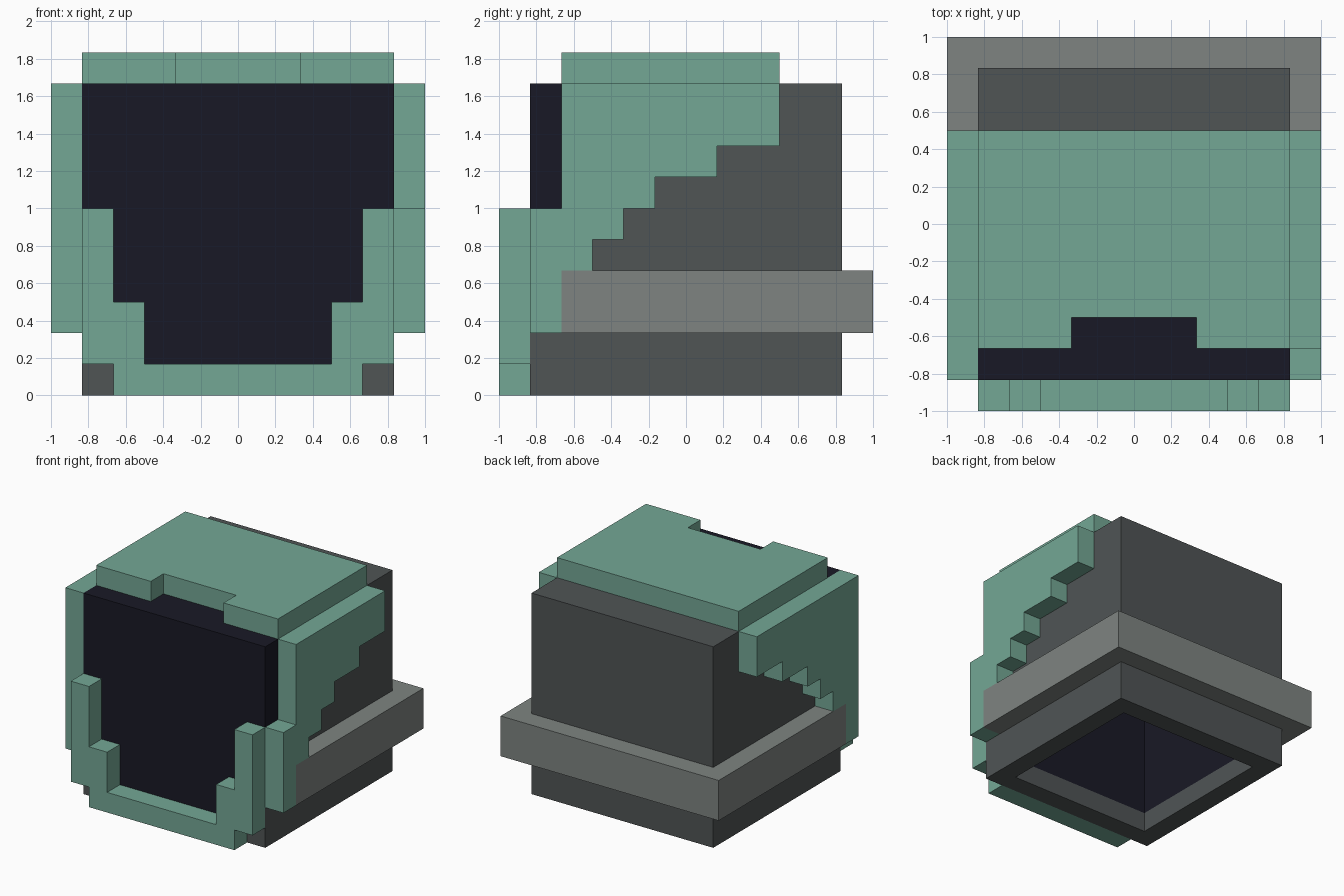
import bpy
import bmesh
from mathutils import Vector

U = 1 / 6  # size of one block

old = bpy.data.objects.get("Cube")
if old:
    bpy.data.objects.remove(old, do_unlink=True)


def material(name, rgb):
    m = bpy.data.materials.new(name)
    m.use_nodes = True
    m.diffuse_color = (*rgb, 1)
    m.node_tree.nodes["Principled BSDF"].inputs["Base Color"].default_value = (*rgb, 1)
    return m


green = material("sage green", (0.174, 0.387, 0.301))
light_grey = material("light grey", (0.209, 0.231, 0.22))
dark_grey = material("dark grey", (0.08, 0.089, 0.091))
navy = material("near black navy", (0.0097, 0.0097, 0.019))


def finish(name, bm, *mats):
    """Scale block units to scene units and make an object."""
    bmesh.ops.scale(bm, vec=(U, U, U), verts=bm.verts)
    mesh = bpy.data.meshes.new(name)
    bm.to_mesh(mesh)
    bm.free()
    for m in mats:
        mesh.materials.append(m)
    obj = bpy.data.objects.new(name, mesh)
    bpy.context.collection.objects.link(obj)


def prism(name, profile, normal_axis, start, end, mat):
    """Extrude a flat profile along one axis, from start to end."""
    bm = bmesh.new()
    verts = []
    for p in profile:
        co = list(p)
        co.insert(normal_axis, start)
        verts.append(bm.verts.new(co))
    face = bm.faces.new(verts)
    new = bmesh.ops.extrude_face_region(bm, geom=[face])["geom"]
    shift = Vector((0, 0, 0))
    shift[normal_axis] = end - start
    bmesh.ops.translate(bm, vec=shift, verts=[g for g in new if isinstance(g, bmesh.types.BMVert)])
    bmesh.ops.recalc_face_normals(bm, faces=bm.faces)
    finish(name, bm, mat)


def mirrored(half):
    """Complete a one-sided outline with its mirror image."""
    return half + [(-a, b) for a, b in reversed(half)]


def box(bm, half, low, high):
    verts = bmesh.ops.create_cube(bm, size=2)["verts"]
    for v in verts:
        v.co = (v.co.x * half, v.co.y * half, high if v.co.z > 0 else low)
    return list({f for v in verts for f in v.link_faces})


# Hollow head block, open underneath
bm = bmesh.new()
box(bm, 5, 0, 10)
inner = box(bm, 4, 0, 9)
bmesh.ops.reverse_faces(bm, faces=inner)
cuts = [(0, -4), (0, -2), (0, 2), (0, 4), (1, -4), (1, -3), (1, 4), (2, 1), (2, 2)]
for axis, pos in cuts:
    co, no = Vector((0, 0, 0)), Vector((0, 0, 0))
    co[axis], no[axis] = pos, 1
    bmesh.ops.bisect_plane(bm, geom=bm.verts[:] + bm.edges[:] + bm.faces[:], plane_co=co, plane_no=no)
opening = []
for f in bm.faces:
    c = f.calc_center_median()
    if c.z < 0.01 and max(abs(c.x), abs(c.y)) < 4:
        opening.append(f)
bmesh.ops.delete(bm, geom=opening, context='FACES')
bmesh.ops.remove_doubles(bm, verts=bm.verts, dist=0.001)

# Dark face, its side edges, the slot above it and the cavity
for f in bm.faces:
    c = f.calc_center_median()
    inside = max(abs(c.x), abs(c.y)) < 4.5 and 1 < c.z < 9.5
    face_front = c.y < -4.9 and c.z > 1
    face_edge = c.y < -4 and c.z > 2
    slot = c.z > 9.9 and c.y < -3 and abs(c.x) < 2
    f.material_index = int(inside or face_front or face_edge or slot)
finish("head_block", bm, dark_grey, navy)

# Band around the sides and back
prism("back_band", mirrored([(5, 5), (5, -4), (6, -4), (6, 6)]), 2, 2, 4, light_grey)

# Top cap with a notch at the front
prism("top_cap", mirrored([(2, -3), (2, -4), (5, -4), (5, 3)]), 2, 10, 11, green)

# Stepped frame below the face
prism("front_trim", mirrored([(4, 0), (4, 1), (5, 1), (5, 6), (4, 6), (4, 3), (3, 3), (3, 1)]),
      1, -6, -5, green)

# Stepped side panels: the left front corner is low, the right one full height
steps = [(-5, 2), (-4, 2), (-4, 4), (-3, 4), (-3, 5), (-2, 5), (-2, 6), (-1, 6), (-1, 7),
         (1, 7), (1, 8), (3, 8), (3, 10)]
prism("left_panel", steps + [(-4, 10), (-4, 6), (-5, 6)], 0, 5, 6, green)
prism("right_panel", steps + [(-5, 10)], 0, -6, -5, green)
